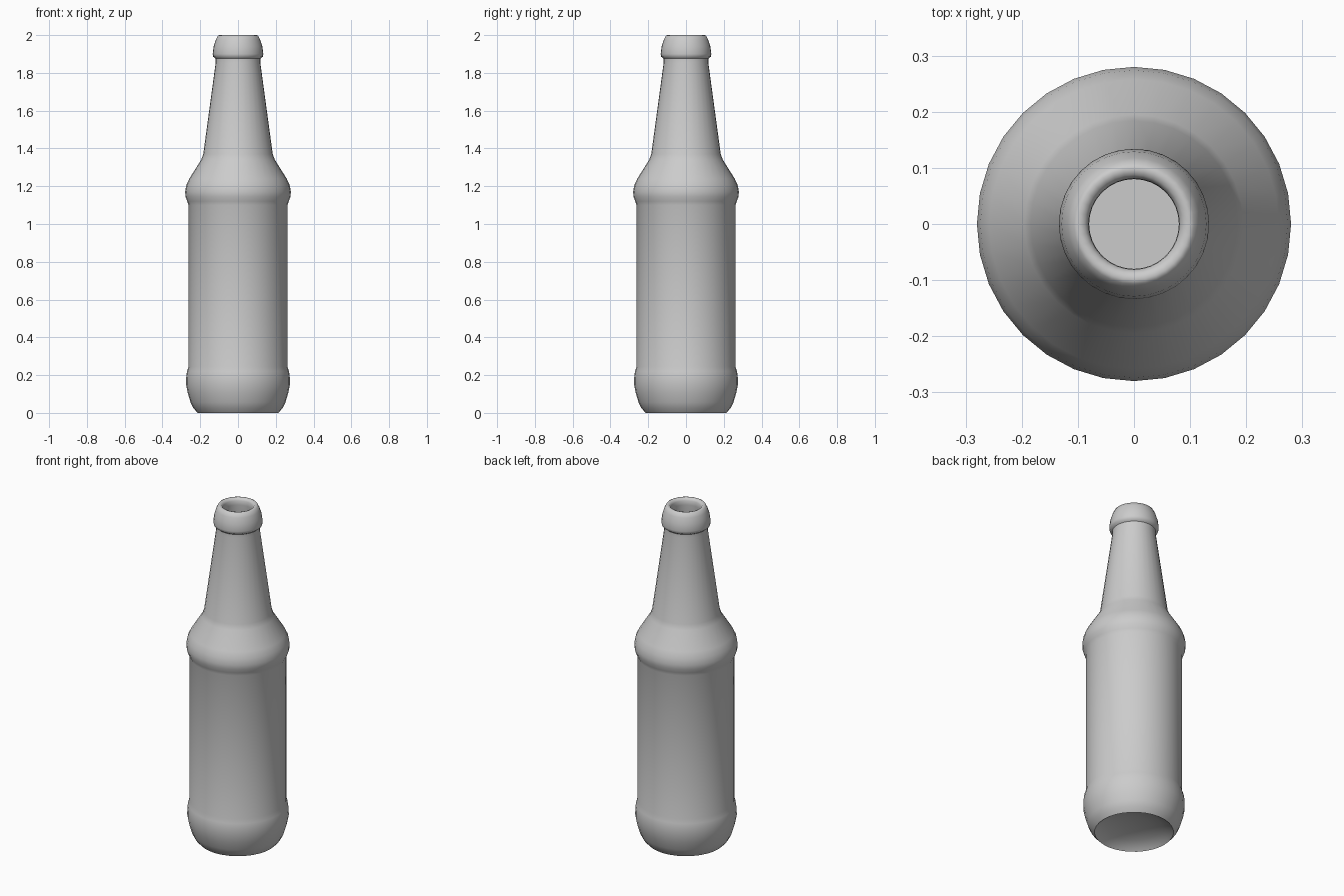
import bpy, bmesh, math

if "Cube" in bpy.data.objects:
    bpy.data.objects.remove(bpy.data.objects["Cube"])

SIDES = 32

# outer wall, base rim to mouth: (radius, height)
outer = [(0.214, 0.0), (0.236, 0.025), (0.251, 0.055), (0.266, 0.105), (0.275, 0.15),
         (0.274, 0.19), (0.270, 0.22), (0.262, 0.245), (0.262, 1.10), (0.269, 1.12),
         (0.278, 1.145), (0.280, 1.17), (0.274, 1.205), (0.258, 1.24), (0.195, 1.34),
         (0.184, 1.37), (0.118, 1.855), (0.118, 1.875), (0.131, 1.885), (0.134, 1.90),
         (0.129, 1.94), (0.118, 1.975), (0.107, 1.997), (0.099, 2.0)]
# inner wall, mouth to floor
inner = [(0.088, 1.997), (0.081, 1.985), (0.080, 1.96), (0.098, 1.855), (0.164, 1.37),
         (0.242, 1.22), (0.242, 0.22), (0.235, 0.12), (0.20, 0.075)]
# hollow under the base, rim to centre
punt = [(0.214, 0.0), (0.195, 0.015), (0.15, 0.035), (0.08, 0.05)]


def ring(bm, r, z):
    return [bm.verts.new((r * math.cos(2 * math.pi * i / SIDES),
                          r * math.sin(2 * math.pi * i / SIDES), z)) for i in range(SIDES)]


def bridge(bm, a, b):
    for i in range(SIDES):
        j = (i + 1) % SIDES
        bm.faces.new((a[i], a[j], b[j], b[i]))


def close(bm, a, z):
    tip = bm.verts.new((0, 0, z))
    for i in range(SIDES):
        bm.faces.new((a[i], a[(i + 1) % SIDES], tip))


bm = bmesh.new()
# glass wall, outside and inside
rings = [ring(bm, r, z) for r, z in outer + inner]
for a, b in zip(rings, rings[1:]):
    bridge(bm, a, b)
close(bm, rings[-1], 0.075)
# domed underside, sharing the base rim
under = [rings[0]] + [ring(bm, r, z) for r, z in punt[1:]]
for a, b in zip(under, under[1:]):
    bridge(bm, a, b)
close(bm, under[-1], 0.055)
bmesh.ops.recalc_face_normals(bm, faces=bm.faces)

mesh = bpy.data.meshes.new("bottle")
bm.to_mesh(mesh)
bm.free()
bottle = bpy.data.objects.new("bottle", mesh)
bpy.context.collection.objects.link(bottle)
bpy.context.view_layer.objects.active = bottle
bottle.select_set(True)
bpy.ops.object.shade_smooth_by_angle(angle=math.radians(50))
